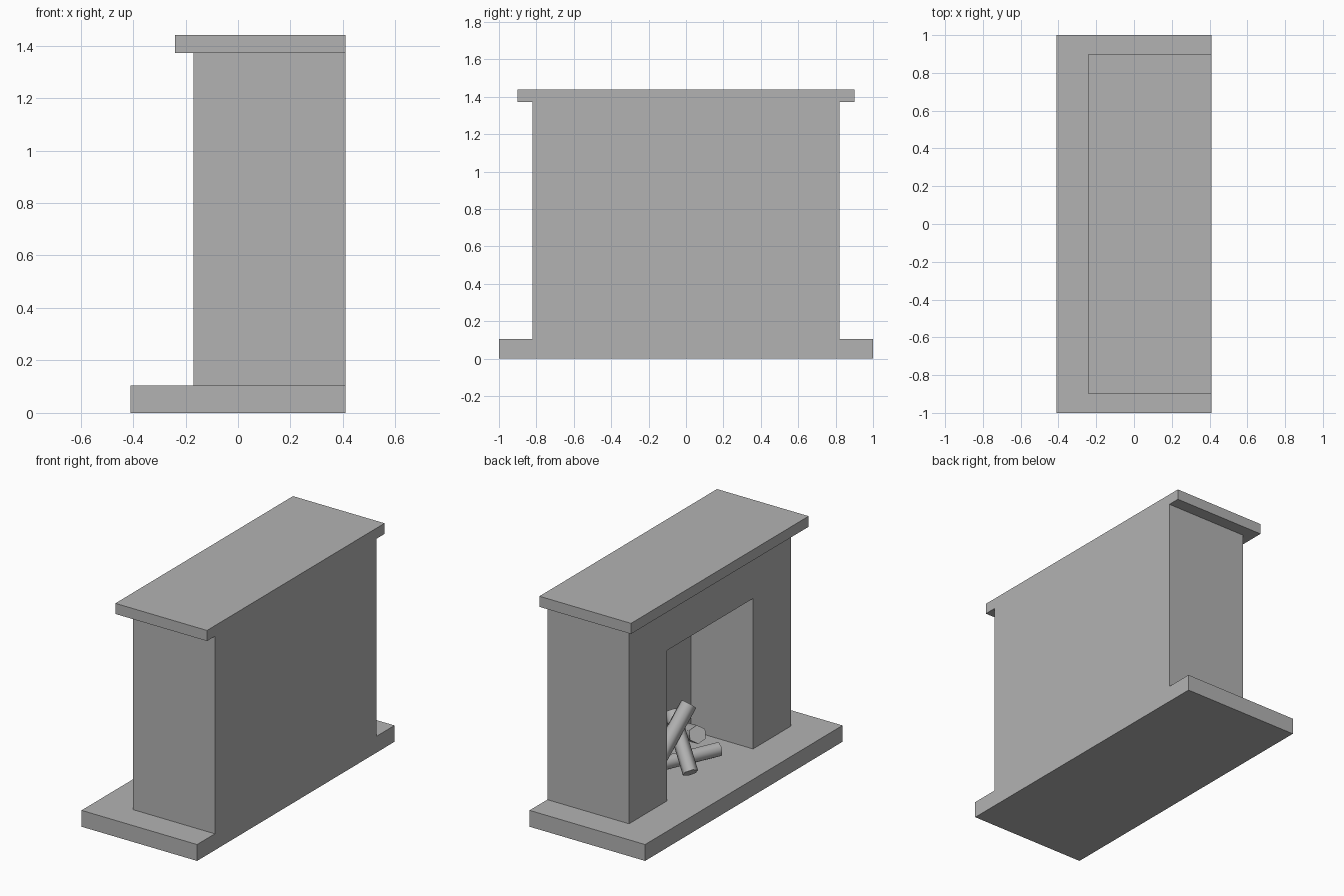
import bpy
import math
from mathutils import Vector

if "Cube" in bpy.data.objects:
    bpy.data.objects.remove(bpy.data.objects["Cube"], do_unlink=True)

# Single plain stone colour
grey = bpy.data.materials.new("plain_grey")
grey.use_nodes = True
colour = (0.45, 0.45, 0.45, 1)
grey.diffuse_color = colour
grey.node_tree.nodes["Principled BSDF"].inputs["Base Color"].default_value = colour


def box(name, low, high):
    """Axis-aligned box between two opposite corners."""
    low, high = Vector(low), Vector(high)
    bpy.ops.mesh.primitive_cube_add(size=1, location=(low + high) / 2)
    obj = bpy.context.object
    obj.name = name
    obj.scale = high - low
    bpy.ops.object.transform_apply(location=False, rotation=False, scale=True)
    obj.data.materials.append(grey)
    return obj


def log(name, start, end, radius):
    """Six-sided log with smooth sides and sharp flat ends."""
    start, end = Vector(start), Vector(end)
    axis = end - start
    bpy.ops.mesh.primitive_cylinder_add(
        vertices=6, radius=radius, depth=axis.length, location=(start + end) / 2,
        rotation=axis.to_track_quat("Z", "Y").to_euler())
    obj = bpy.context.object
    obj.name = name
    obj.data.materials.append(grey)
    bpy.ops.object.shade_smooth_by_angle(angle=math.radians(75))
    return obj


back = 0.41
hearth_top = 0.105
body_top = 1.372

# Hearth slab and mantel shelf
box("hearth", (-back, -1, 0), (back, 1, hearth_top))
box("mantel_shelf", (-0.24, -0.9, body_top), (back, 0.9, 1.44))

# Surround with the firebox cut into it
surround = box("surround", (-0.17, -0.82, hearth_top), (back, 0.82, body_top))
cutter = box("firebox_cutter", (-0.3, -0.437, 0), (0.27, 0.437, 1.07))
cutter.hide_render = True
cut = surround.modifiers.new("firebox", "BOOLEAN")
cut.operation = "DIFFERENCE"
cut.solver = "EXACT"
cut.object = cutter
bpy.context.view_layer.objects.active = surround
bpy.ops.object.modifier_apply(modifier=cut.name)
bpy.data.objects.remove(cutter, do_unlink=True)

# Stacked firewood
log("leaning_log", (0.05, 0.30, 0.155), (-0.02, 0, 0.52), 0.05)
log("front_log", (-0.135, 0.148, 0.167), (0.10, 0, 0.44), 0.047)
log("floor_log", (-0.07, -0.23, 0.155), (0.10, 0.15, 0.155), 0.047)
log("back_log", (0.03, -0.16, 0.25), (0.22, -0.33, 0.15), 0.055)
